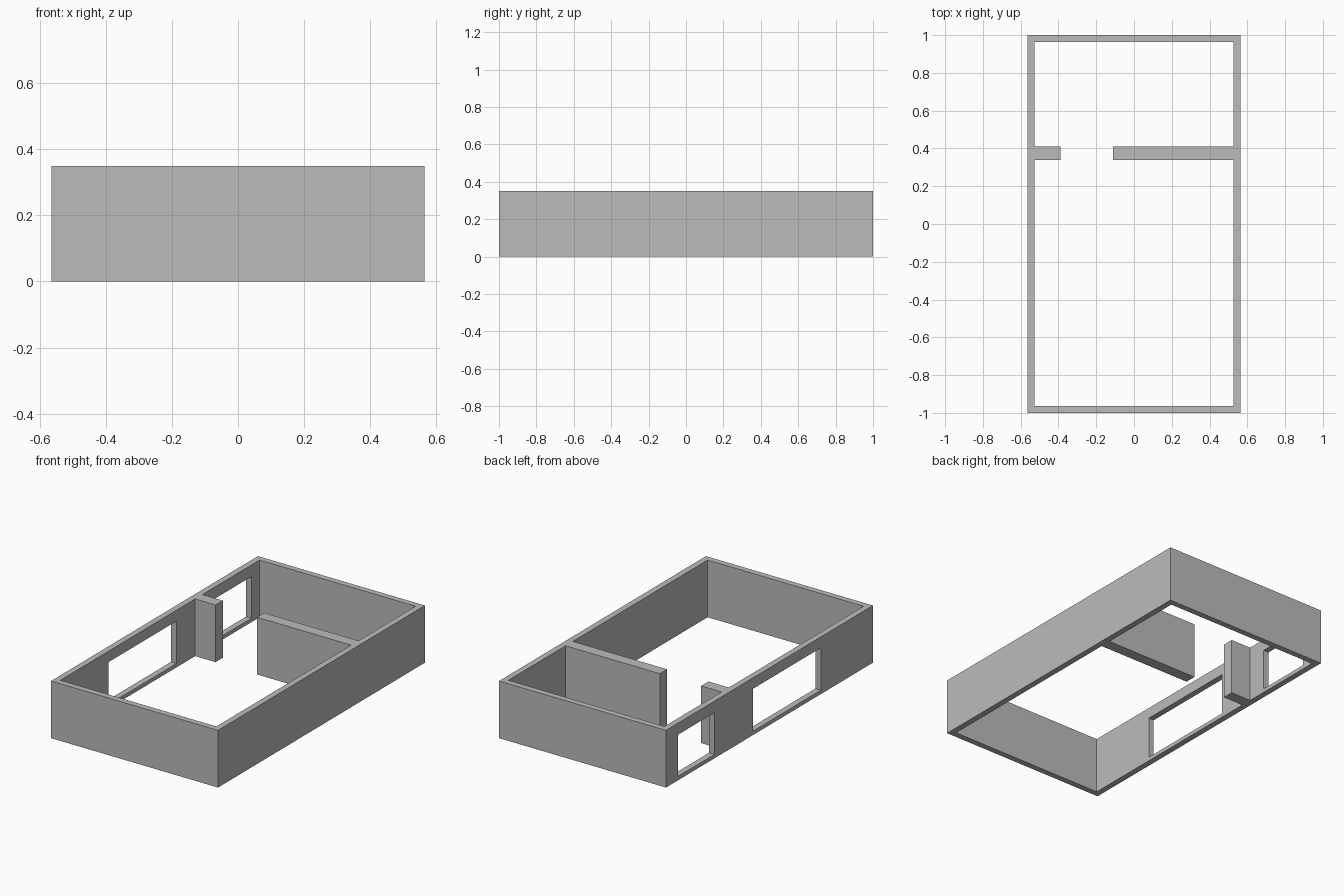
import bpy

if "Cube" in bpy.data.objects:
    bpy.data.objects.remove(bpy.data.objects["Cube"])

W, L, H, T = 0.565, 1.0, 0.35, 0.037   # half width, half length, height, wall thickness

plaster = bpy.data.materials.new("grey_plaster")
plaster.diffuse_color = (0.5, 0.5, 0.5, 1)
plaster.use_nodes = True
plaster.node_tree.nodes["Principled BSDF"].inputs["Base Color"].default_value = plaster.diffuse_color


def box(name, x0, x1, y0, y1, z0, z1):
    bpy.ops.mesh.primitive_cube_add(size=1, location=((x0 + x1) / 2, (y0 + y1) / 2, (z0 + z1) / 2))
    ob = bpy.context.object
    ob.name = name
    ob.scale = (x1 - x0, y1 - y0, z1 - z0)
    bpy.ops.object.transform_apply(location=True, rotation=False, scale=True)
    ob.data.materials.append(plaster)
    return ob


# solid block that becomes the house walls
walls = box("house_walls", -W, W, -L, L, 0, H)

xi = W - T
openings = [
    # rooms, open at top and bottom
    ("front_room_cutter", -xi, xi, -L + T, 0.34, -0.1, H + 0.1),
    ("back_room_cutter", -xi, xi, 0.41, L - T, -0.1, H + 0.1),
    # gap in the partition
    ("doorway_cutter", -0.39, -0.11, 0.30, 0.45, -0.2, H + 0.2),
    # openings in the left wall
    ("large_window_cutter", -W - 0.1, -xi + 0.05, -0.497, 0.16, 0.024, 0.283),
    ("small_window_cutter", -W - 0.1, -xi + 0.05, 0.53, 0.885, 0.024, 0.279),
]

for spec in openings:
    cutter = box(*spec)
    cutter.hide_render = True
    mod = walls.modifiers.new(spec[0], 'BOOLEAN')
    mod.operation = 'DIFFERENCE'
    mod.solver = 'EXACT'
    mod.object = cutter
    bpy.context.view_layer.objects.active = walls
    bpy.ops.object.modifier_apply(modifier=mod.name)
    bpy.data.objects.remove(cutter)
